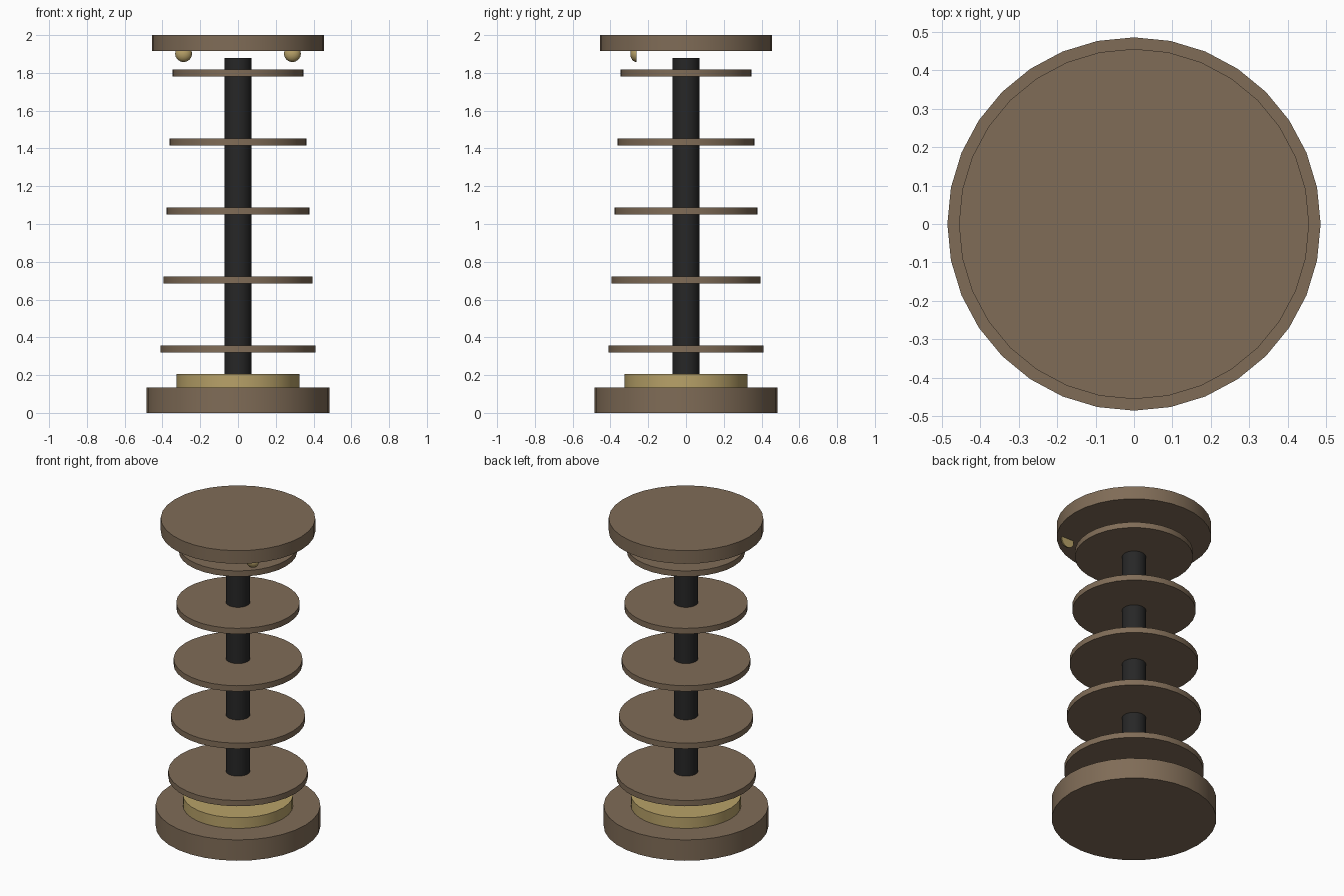
import bpy, bmesh, math
from mathutils import Matrix

if "Cube" in bpy.data.objects:
    bpy.data.objects.remove(bpy.data.objects["Cube"])


def material(name, rgb):
    m = bpy.data.materials.new(name)
    m.diffuse_color = (*rgb, 1)
    m.use_nodes = True
    m.node_tree.nodes["Principled BSDF"].inputs["Base Color"].default_value = m.diffuse_color
    return m


wood = material("brown wood", (0.215, 0.150, 0.095))
brass = material("pale brass", (0.48, 0.36, 0.14))
black = material("black metal", (0.02, 0.02, 0.02))


def finish(name, bm, mat):
    bmesh.ops.recalc_face_normals(bm, faces=bm.faces)
    me = bpy.data.meshes.new(name)
    bm.to_mesh(me)
    bm.free()
    me.materials.append(mat)
    ob = bpy.data.objects.new(name, me)
    bpy.context.collection.objects.link(ob)
    bpy.ops.object.select_all(action='DESELECT')
    ob.select_set(True)
    bpy.context.view_layer.objects.active = ob
    bpy.ops.object.shade_smooth_by_angle(angle=math.radians(30))
    return ob


def disc(name, r, z0, z1, mat, sides=32):
    bm = bmesh.new()
    bmesh.ops.create_cone(bm, cap_ends=True, segments=sides, radius1=r, radius2=r,
                          depth=z1 - z0, matrix=Matrix.Translation((0, 0, (z0 + z1) / 2)))
    finish(name, bm, mat)


# base, collar, post and lid
disc("base", 0.485, 0, 0.135, wood)
disc("collar", 0.325, 0.135, 0.205, brass)
disc("post", 0.071, 0.205, 1.88, black)
disc("lid", 0.455, 1.915, 2.0, wood)

# five tapering shelves
for i in range(5):
    z = 0.338 + 0.3655 * i
    disc(f"shelf_{i + 1}", 0.411 - 0.0158 * i, z - 0.0185, z + 0.0185, wood)

# two small domed studs under the front of the lid
for side, x in (("left", -0.288), ("right", 0.288)):
    bm = bmesh.new()
    bmesh.ops.create_uvsphere(bm, u_segments=16, v_segments=8, radius=1)
    cut = bmesh.ops.bisect_plane(bm, geom=bm.verts[:] + bm.edges[:] + bm.faces[:], dist=1e-5,
                                 plane_co=(0, 0, 0), plane_no=(0, 0, 1), clear_inner=True)
    bmesh.ops.holes_fill(bm, edges=[e for e in bm.edges if e.is_boundary], sides=0)
    bm.transform(Matrix.Translation((x, -0.263, 1.902)) @ Matrix.Rotation(math.pi / 2, 4, 'X')
                 @ Matrix.Diagonal((0.045, 0.045, 0.032, 1)))
    finish(f"{side}_stud", bm, brass)
